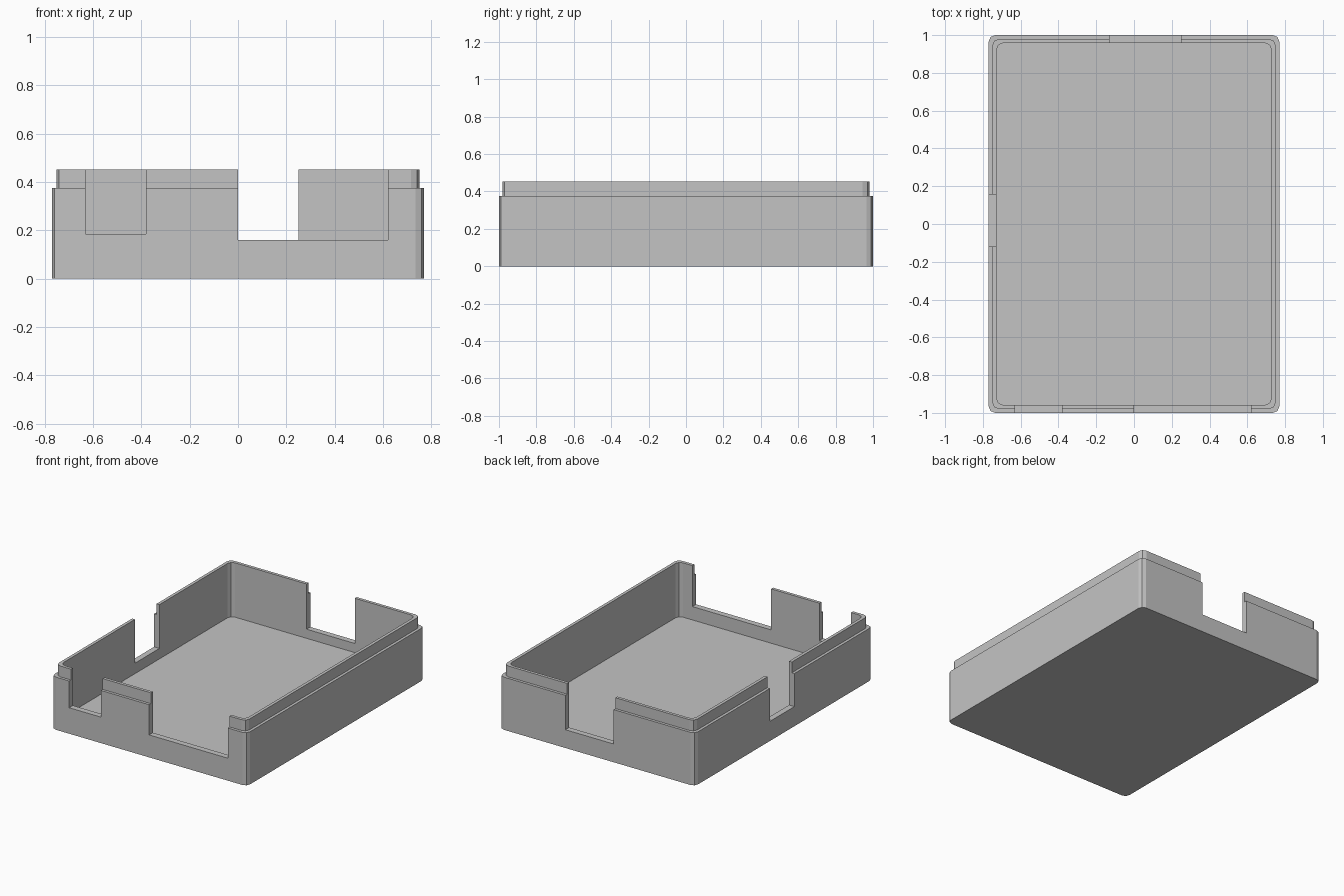
import bpy, bmesh, math

cube = bpy.data.objects.get("Cube")
if cube:
    bpy.data.objects.remove(cube, do_unlink=True)

# Single grey plastic
grey = bpy.data.materials.new("grey_plastic")
grey.use_nodes = True
colour = (0.55, 0.55, 0.55, 1)
grey.diffuse_color = colour
grey.node_tree.nodes["Principled BSDF"].inputs["Base Color"].default_value = colour

HALF_X, HALF_Y = 0.77, 1.0
RIM_Z, LIP_Z, FLOOR_Z = 0.375, 0.452, 0.065
LIP_INSET, WALL = 0.02, 0.042


def link_mesh(name, bm):
    bmesh.ops.recalc_face_normals(bm, faces=bm.faces)
    mesh = bpy.data.meshes.new(name)
    bm.to_mesh(mesh)
    bm.free()
    obj = bpy.data.objects.new(name, mesh)
    bpy.context.collection.objects.link(obj)
    return obj


def rounded_ring(bm, inset, radius, z, steps=2):
    """Vertices of a rounded rectangle, counter-clockwise."""
    hx, hy = HALF_X - inset - radius, HALF_Y - inset - radius
    ring = []
    for i, (sx, sy) in enumerate([(1, 1), (-1, 1), (-1, -1), (1, -1)]):
        for k in range(steps + 1):
            a = (i + k / steps) * math.pi / 2
            ring.append(bm.verts.new((sx * hx + radius * math.cos(a),
                                      sy * hy + radius * math.sin(a), z)))
    return ring


# Open tray: outer wall, stepped lip, inner wall and floor
bm = bmesh.new()
sections = [(0, 0.035, 0), (0, 0.035, RIM_Z),
            (LIP_INSET, 0.035, RIM_Z), (LIP_INSET, 0.035, LIP_Z),
            (WALL, 0.035, LIP_Z), (WALL, 0.035, FLOOR_Z)]
rings = [rounded_ring(bm, *s) for s in sections]
for low, high in zip(rings, rings[1:]):
    for i in range(len(low)):
        j = (i + 1) % len(low)
        bm.faces.new((low[i], low[j], high[j], high[i]))
bm.faces.new(rings[0])
bm.faces.new(rings[-1])
tray = link_mesh("case_tray", bm)
tray.data.materials.append(grey)

# Port openings: x range, y range, sill height
openings = {
    "front_small_opening": (-0.63, -0.38, -1.1, -0.9, 0.185),
    "front_wide_opening": (0.0, 0.62, -1.1, -0.9, 0.16),
    "back_opening": (-0.13, 0.25, 0.9, 1.1, 0.13),
    "side_opening": (-0.9, -0.68, -0.12, 0.155, 0.14),
}
bpy.context.view_layer.objects.active = tray
for name, (x0, x1, y0, y1, sill) in openings.items():
    bm = bmesh.new()
    bmesh.ops.create_cube(bm, size=1)
    for v in bm.verts:
        v.co = (x1 if v.co.x > 0 else x0,
                y1 if v.co.y > 0 else y0,
                0.6 if v.co.z > 0 else sill)
    cutter = link_mesh(name, bm)
    cutter.hide_render = True
    cut = tray.modifiers.new(name, "BOOLEAN")
    cut.operation, cut.solver, cut.object = "DIFFERENCE", "EXACT", cutter
    bpy.ops.object.modifier_apply(modifier=cut.name)
    bpy.data.objects.remove(cutter, do_unlink=True)
